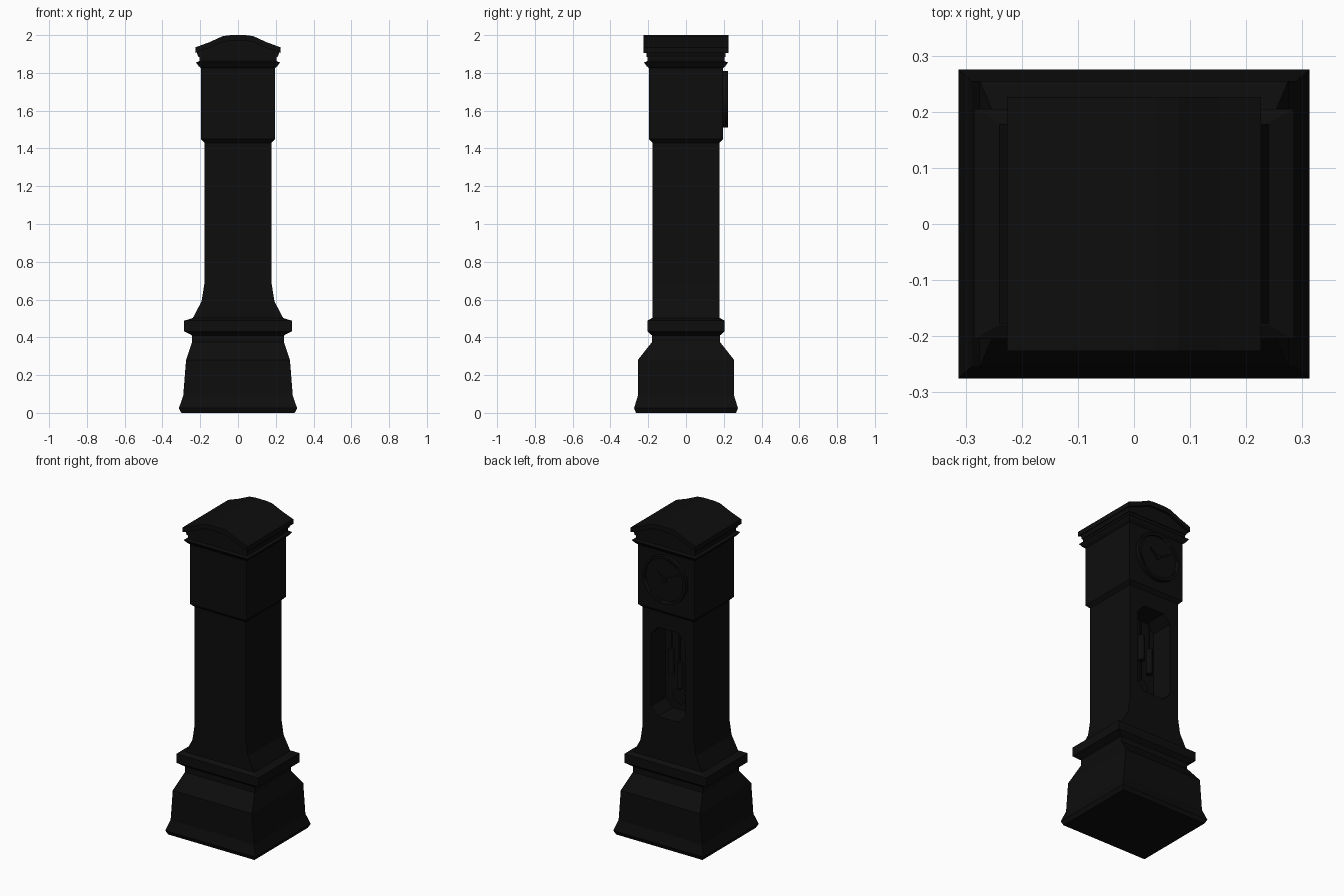
import bpy, bmesh, math
from mathutils import Matrix

cube = bpy.data.objects.get("Cube")
if cube:
    bpy.data.objects.remove(cube)

black = bpy.data.materials.new("black_wood")
black.use_nodes = True
black.diffuse_color = (0.004, 0.004, 0.004, 1)
black.node_tree.nodes["Principled BSDF"].inputs["Base Color"].default_value = (0.004, 0.004, 0.004, 1)


def finish(name, bm):
    bmesh.ops.recalc_face_normals(bm, faces=bm.faces)
    me = bpy.data.meshes.new(name)
    bm.to_mesh(me)
    bm.free()
    me.materials.append(black)
    ob = bpy.data.objects.new(name, me)
    bpy.context.collection.objects.link(ob)
    return ob


def loft(name, levels):
    """Stack of rectangles given as (half x, half y, z)."""
    bm = bmesh.new()
    rings = []
    for hx, hy, z in levels:
        rings.append([bm.verts.new((sx * hx, sy * hy, z))
                      for sx, sy in ((-1, -1), (1, -1), (1, 1), (-1, 1))])
    for a, b in zip(rings, rings[1:]):
        for i in range(4):
            j = (i + 1) % 4
            bm.faces.new((a[i], a[j], b[j], b[i]))
    bm.faces.new(rings[0])
    bm.faces.new(rings[-1])
    return finish(name, bm)


def prism(name, outline, y0, y1):
    """Outline in x and z, extruded along y."""
    bm = bmesh.new()
    face = bm.faces.new([bm.verts.new((x, y0, z)) for x, z in outline])
    ext = bmesh.ops.extrude_face_region(bm, geom=[face])
    for v in ext["geom"]:
        if isinstance(v, bmesh.types.BMVert):
            v.co.y = y1
    return finish(name, bm)


def disc(name, r, y0, y1, x, z, axis="Y", sides=32):
    """Cylinder along y from y0 to y1, or along z with length y1 - y0."""
    bm = bmesh.new()
    bmesh.ops.create_cone(bm, cap_ends=True, segments=sides, radius1=r, radius2=r, depth=y1 - y0)
    if axis == "Y":
        m = Matrix.Translation((x, (y0 + y1) / 2, z)) @ Matrix.Rotation(math.pi / 2, 4, "X")
    else:
        m = Matrix.Translation((x, z, (y0 + y1) / 2))
    bm.transform(m)
    ob = finish(name, bm)
    bpy.context.view_layer.objects.active = ob
    ob.select_set(True)
    bpy.ops.object.shade_smooth_by_angle()
    ob.select_set(False)
    return ob


def cut(ob, cutter):
    mod = ob.modifiers.new("cut", "BOOLEAN")
    mod.operation = "DIFFERENCE"
    mod.solver = "EXACT"
    mod.object = cutter
    bpy.context.view_layer.objects.active = ob
    bpy.ops.object.modifier_apply(modifier=mod.name)
    bpy.data.objects.remove(cutter)


# Flared plinth
loft("plinth", [(0.30, 0.265, 0), (0.313, 0.275, 0.025), (0.29, 0.255, 0.09),
                (0.275, 0.255, 0.28), (0.243, 0.18, 0.375), (0.243, 0.18, 0.43)])
loft("plinth_ledge", [(0.243, 0.18, 0.41), (0.285, 0.205, 0.432),
                      (0.285, 0.205, 0.488), (0.24, 0.18, 0.502)])

# Shaft with a chamfered window opening
shaft = loft("shaft", [(0.243, 0.177, 0.495), (0.193, 0.177, 0.59),
                       (0.177, 0.177, 0.69), (0.177, 0.177, 1.44)])
w, lo, hi, c = 0.12, 0.77, 1.33, 0.05
window = [(w - c, lo), (w, lo + c), (w, hi - c), (w - c, hi),
          (c - w, hi), (-w, hi - c), (-w, lo + c), (c - w, lo)]
cut(shaft, prism("window_cutter", window, 0.03, 0.3))

# Two hanging weights and a pendulum behind them
for x, bottom in ((0.03, 1.02), (-0.03, 0.95)):
    disc("weight", 0.02, bottom, bottom + 0.16, x, 0.10, "Z", 16)
    disc("weight_cord", 0.005, bottom + 0.16, 1.33, x, 0.10, "Z", 8)
disc("pendulum_rod", 0.007, 0.88, 1.33, 0, 0.06, "Z", 8)
disc("pendulum_bob", 0.045, 0.05, 0.07, 0, 0.87)

# Head box and cornice
loft("head", [(0.177, 0.177, 1.43), (0.196, 0.196, 1.45), (0.196, 0.196, 1.83)])
loft("cornice", [(0.196, 0.196, 1.825), (0.208, 0.208, 1.835), (0.222, 0.222, 1.855),
                 (0.205, 0.205, 1.862), (0.205, 0.205, 1.892)])

# Pediment and curved roof
arch = [(0.226, 1.935), (0.15, 1.963), (0.08, 1.995), (0.04, 2.0)]
top = arch + [(-x, z) for x, z in reversed(arch)]
under = [(x, z - 0.03) for x, z in top]
prism("roof", top + under[::-1], -0.226, 0.226)
prism("pediment", [(0.21, 1.885)] + [(x * 0.97, z + 0.005) for x, z in under] + [(-0.21, 1.885)],
      -0.21, 0.21)

# Dial with raised bezel, hub and hands
DIAL_Z = 1.66
bezel = disc("bezel", 0.15, 0.19, 0.222, 0, DIAL_Z, sides=40)
cut(bezel, disc("bezel_cutter", 0.133, 0.18, 0.24, 0, DIAL_Z, sides=40))
disc("dial", 0.135, 0.19, 0.208, 0, DIAL_Z, sides=40)
disc("dial_hub", 0.014, 0.2, 0.22, 0, DIAL_Z, sides=16)
for name, length, angle in (("hour_hand", 0.07, 0.9), ("minute_hand", 0.11, 5.2)):
    hand = prism(name, [(-0.007, 0), (0.007, 0), (0.004, length), (-0.004, length)], 0.206, 0.214)
    hand.location.z = DIAL_Z
    hand.rotation_euler.y = angle
